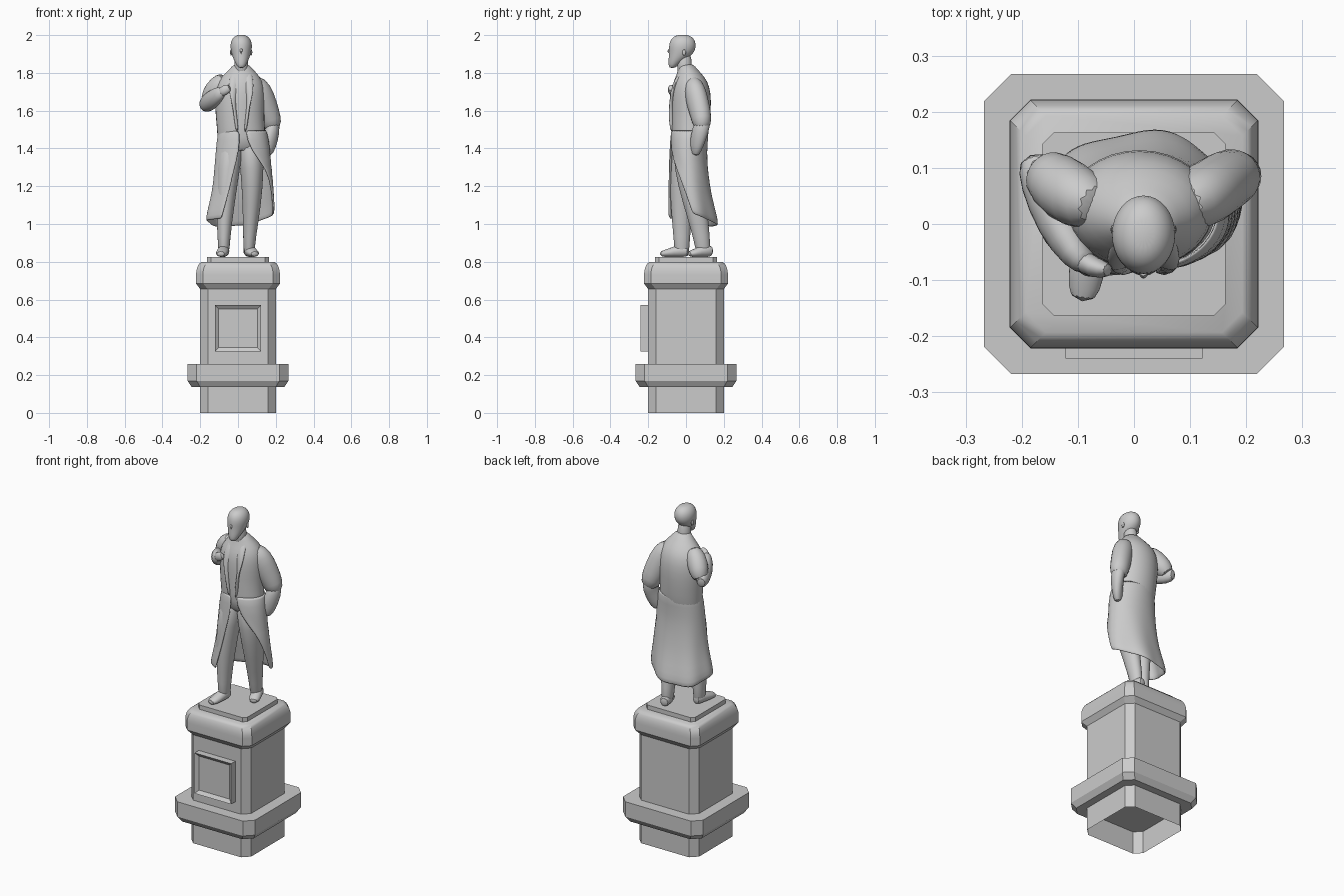
import bpy, bmesh, math
from mathutils import Vector

cube = bpy.data.objects.get("Cube")
if cube:
    bpy.data.objects.remove(cube, do_unlink=True)

stone = bpy.data.materials.new("grey stone")
stone.use_nodes = True
grey = (0.6, 0.6, 0.6, 1)
stone.diffuse_color = grey
stone.node_tree.nodes["Principled BSDF"].inputs["Base Color"].default_value = grey
CM = 0.01


def finish(name, bm, angle=30, subdivide=0):
    """Turn a bmesh into a shaded object."""
    bmesh.ops.recalc_face_normals(bm, faces=bm.faces[:])
    mesh = bpy.data.meshes.new(name)
    bm.to_mesh(mesh)
    bm.free()
    mesh.materials.append(stone)
    obj = bpy.data.objects.new(name, mesh)
    bpy.context.collection.objects.link(obj)
    bpy.ops.object.select_all(action="DESELECT")
    obj.select_set(True)
    bpy.context.view_layer.objects.active = obj
    bpy.ops.object.shade_smooth_by_angle(angle=math.radians(angle))
    if subdivide:
        mod = obj.modifiers.new("Rounding", "SUBSURF")
        mod.levels = mod.render_levels = subdivide
    return obj


def bridge(bm, rings, closed=True):
    """Join successive rings of vertices with quads."""
    for low, high in zip(rings, rings[1:]):
        count = len(low)
        for i in range(count if closed else count - 1):
            j = (i + 1) % count
            bm.faces.new((low[i], low[j], high[j], high[i]))


def octagon_stack(name, profile, angle=10, open_bottom=False):
    """Square block with cut corners; profile rows are half width, corner cut, height."""
    bm = bmesh.new()
    rings = []
    for half, cut, z in profile:
        a, b = half * CM, (half - cut) * CM
        corners = [(a, -b), (a, b), (b, a), (-b, a), (-a, b), (-a, -b), (-b, -a), (b, -a)]
        rings.append([bm.verts.new((x, y, z * CM)) for x, y in corners])
    bridge(bm, rings)
    bm.faces.new(rings[-1])
    if not open_bottom:
        bm.faces.new(rings[0])
    return finish(name, bm, angle)


def upright(name, rows, sides=16):
    """Loft of level ellipses; rows are height, centre x, centre y, radius x, radius y."""
    bm = bmesh.new()
    rings = []
    for z, cx, cy, rx, ry in rows:
        ring = []
        for i in range(sides):
            t = math.tau * i / sides
            p = Vector((cx + rx * math.cos(t), cy + ry * math.sin(t), z))
            ring.append(bm.verts.new(p * CM))
        rings.append(ring)
    bridge(bm, rings)
    bm.faces.new(rings[0])
    bm.faces.new(rings[-1])
    return finish(name, bm, 60, 1)


def limb(name, rows, sides=12):
    """Tube along a path; rows are x, y, z, side radius, upright radius."""
    bm = bmesh.new()
    points = [Vector(row[:3]) * CM for row in rows]
    rings = []
    for k, row in enumerate(rows):
        ahead = points[min(k + 1, len(points) - 1)]
        behind = points[max(k - 1, 0)]
        turn = (ahead - behind).to_track_quat("Z", "Y")
        ring = []
        for i in range(sides):
            t = math.tau * i / sides
            offset = Vector((row[3] * math.cos(t), row[4] * math.sin(t), 0)) * CM
            ring.append(bm.verts.new(points[k] + turn @ offset))
        rings.append(ring)
    bridge(bm, rings)
    bm.faces.new(rings[0])
    bm.faces.new(rings[-1])
    return finish(name, bm, 60, 1)


# Pedestal
octagon_stack("pedestal_shaft", [(20, 4, 0), (20, 4, 67)], open_bottom=True)
octagon_stack("pedestal_collar", [(20, 4, 13.7), (24.5, 4.5, 13.7), (26.7, 4.8, 17), (26.7, 4.8, 26)])
cap = [(20, 4, 65.5), (22.2, 3.8, 68.5), (22.2, 3.8, 73)]
for step in range(1, 6):
    t = math.radians(16 * step)
    cap.append((18.7 + 3.5 * math.cos(t), 3.6, 73 + 7 * math.sin(t)))
octagon_stack("pedestal_cap", cap, angle=28)
octagon_stack("standing_slab", [(16.3, 2, 78), (16.3, 2, 82.5)])

# Framed panel with a sunken middle
bm = bmesh.new()
bmesh.ops.create_cube(bm, size=1)
for v in bm.verts:
    v.co = Vector((v.co.x * 0.244, v.co.y * 0.05 - 0.215, v.co.z * 0.245 + 0.448))
front = min(bm.faces, key=lambda f: f.calc_center_median().y)
bmesh.ops.inset_region(bm, faces=[front], thickness=0.028)
for v in front.verts:
    v.co.y += 0.015
finish("front_panel", bm)

# Torso wrapped in the coat
upright("coat_body", [
    (137, 2, 2, 13, 8), (146, 2, 2, 13, 10), (156, 1, 2.5, 13, 10.5),
    (165, 1, 2.7, 13.6, 11), (173, 1, 2.5, 13.3, 10.3), (178, 1.5, 2.2, 10.5, 7.8),
    (182, 1.7, 1, 6.2, 5), (185, 1.7, 0, 3.8, 3.8)])

# Open coat skirt, sweeping round the back from one front edge to the other
bm = bmesh.new()
rings = []
skirt = [(150, 2.3, 2, 13, 10.3, -85, 265), (139, 2.8, 1, 14.7, 10, -75, 262),
         (128, 3, 1, 15.6, 11, -35, 250), (117, 2.6, 1.3, 16.4, 12.2, -12, 242),
         (108, 1.5, 2, 17.8, 14.3, 0, 237), (104, 1, 2.2, 17.8, 14.7, 4, 235)]
for level, (z, cx, cy, rx, ry, start, end) in enumerate(skirt):
    ring = []
    for i in range(29):
        t = math.radians(start + (end - start) * i / 28)
        fold = 1 + 0.009 * level * math.sin(6 * t)
        x = cx + rx * fold * math.cos(t)
        y = cy + ry * fold * math.sin(t)
        droop = level * (0.05 * x - 0.12 * max(y, 0)) * 0.5
        ring.append(bm.verts.new(Vector((x, y, z + droop)) * CM))
    rings.append(ring)
bridge(bm, rings, closed=False)
coat = finish("coat_skirt", bm, 60)
shell = coat.modifiers.new("Cloth thickness", "SOLIDIFY")
shell.thickness = 0.012
shell.offset = -1
rounding = coat.modifiers.new("Rounding", "SUBSURF")
rounding.levels = rounding.render_levels = 1

# Lapels running down the chest
for side, lean in (("left", 1), ("right", -1)):
    limb(side + "_lapel", [
        (1.7 + 3.4 * lean, 0, 183, 1.5, 1), (1.7 + 4 * lean, -5, 177, 2.4, 1),
        (1.7 + 4.5 * lean, -7.4, 170, 2.4, 1.2), (1.7 + 3.5 * lean, -8, 160, 1.7, 1),
        (1.7 + 2 * lean, -7.5, 148, 0.8, 0.8)])

# Right arm bent with the hand on the chest
limb("right_upper_arm", [
    (-6, 3, 178, 4, 4), (-10, 4.5, 173, 6, 6.5), (-14, 7.5, 168, 5.8, 6), (-16.5, 9.8, 163, 4, 4)])
limb("right_forearm", [
    (-18.5, 12.5, 163, 2.5, 3), (-16.8, 8, 163.5, 4, 5), (-13.5, 0, 166, 4.2, 5.4),
    (-10, -6, 169, 3, 4), (-8, -7.5, 170.5, 2, 2.5)])
limb("right_hand", [
    (-10, -6, 169, 2.2, 2.6), (-7, -8, 171, 2, 2.8), (-4, -8.3, 172.5, 1.2, 2)])

# Left arm hanging with the hand in the pocket
limb("left_upper_arm", [
    (8, 3, 177, 4, 4), (11.5, 4.5, 171, 6, 7), (14.5, 6.5, 163, 5.8, 6.8),
    (17.5, 8.5, 155, 5.6, 6), (18.5, 8.5, 150, 4.5, 5)])
limb("left_forearm", [
    (18.3, 9.5, 156, 4, 4.3), (18.5, 7.5, 149, 4, 5), (16.5, 5.5, 142, 3.2, 4.6),
    (15, 4.5, 136, 2, 3)])

# Trousers and shoes
upright("right_leg", [
    (82.5, -7.5, -2.2, 3, 4), (92, -7.5, -2.2, 3.3, 4.3), (110, -6.8, -2.4, 5, 6),
    (130, -5.2, -1.2, 6.4, 7.6), (146, -3, 1, 7, 8)])
upright("left_leg", [
    (82.5, 5.8, 9.3, 3, 4), (92, 6, 8.5, 3.3, 4.3), (110, 7.4, 4.8, 5, 6.4),
    (130, 7.6, 1.2, 6.4, 8), (146, 6, 1, 7, 8)])
limb("right_shoe", [
    (-7, 2, 85.5, 2.7, 3), (-7.6, -3, 86, 3.2, 3.6), (-8.5, -9, 84.7, 3.5, 2.3),
    (-9.3, -14, 84, 2.4, 1.5)])
limb("left_shoe", [
    (5, 14.5, 85.5, 2.7, 3), (6, 10, 86, 3.2, 3.6), (7.8, 5, 84.7, 3.5, 2.3),
    (9.2, 1, 84, 2.4, 1.5)])

# Head with a pointed beard
upright("neck", [(178, 1.7, 0, 4.5, 4.5), (184, 1.7, -1, 3.6, 3.8), (191, 1.7, -1, 3.8, 4.2)])
upright("head", [
    (182.5, 1.7, -7.3, 1.6, 1.6), (184.5, 1.7, -6.6, 2.8, 2.8), (187.5, 1.7, -4.3, 4.3, 5),
    (190.5, 1.7, -2.4, 5.3, 6.7), (193.5, 1.7, -1.9, 5.9, 7.3), (196.5, 1.7, -1.8, 5.7, 7),
    (199, 1.7, -1.8, 4.2, 5.4), (200.2, 1.7, -1.8, 1.8, 2.4)])
limb("nose", [(1.7, -8.6, 193, 0.7, 0.6), (1.7, -9.4, 191, 0.9, 0.9), (1.7, -8.8, 189.6, 1, 0.8)])
limb("brow", [(-1.8, -7.2, 193.6, 0.5, 0.6), (1.7, -8.9, 193.8, 0.7, 0.7), (5.2, -7.2, 193.6, 0.5, 0.6)])
limb("moustache", [(-1.2, -7, 187.6, 0.5, 0.6), (1.7, -8.7, 188.5, 0.8, 0.8), (4.6, -7, 187.6, 0.5, 0.6)])
for side, lean in (("left", 1), ("right", -1)):
    x = 1.7 + 5.3 * lean
    limb(side + "_ear", [(x, -1, 189, 0.4, 0.7), (x, -1, 191, 0.7, 1.1), (x, -1, 192.5, 0.4, 0.7)])
